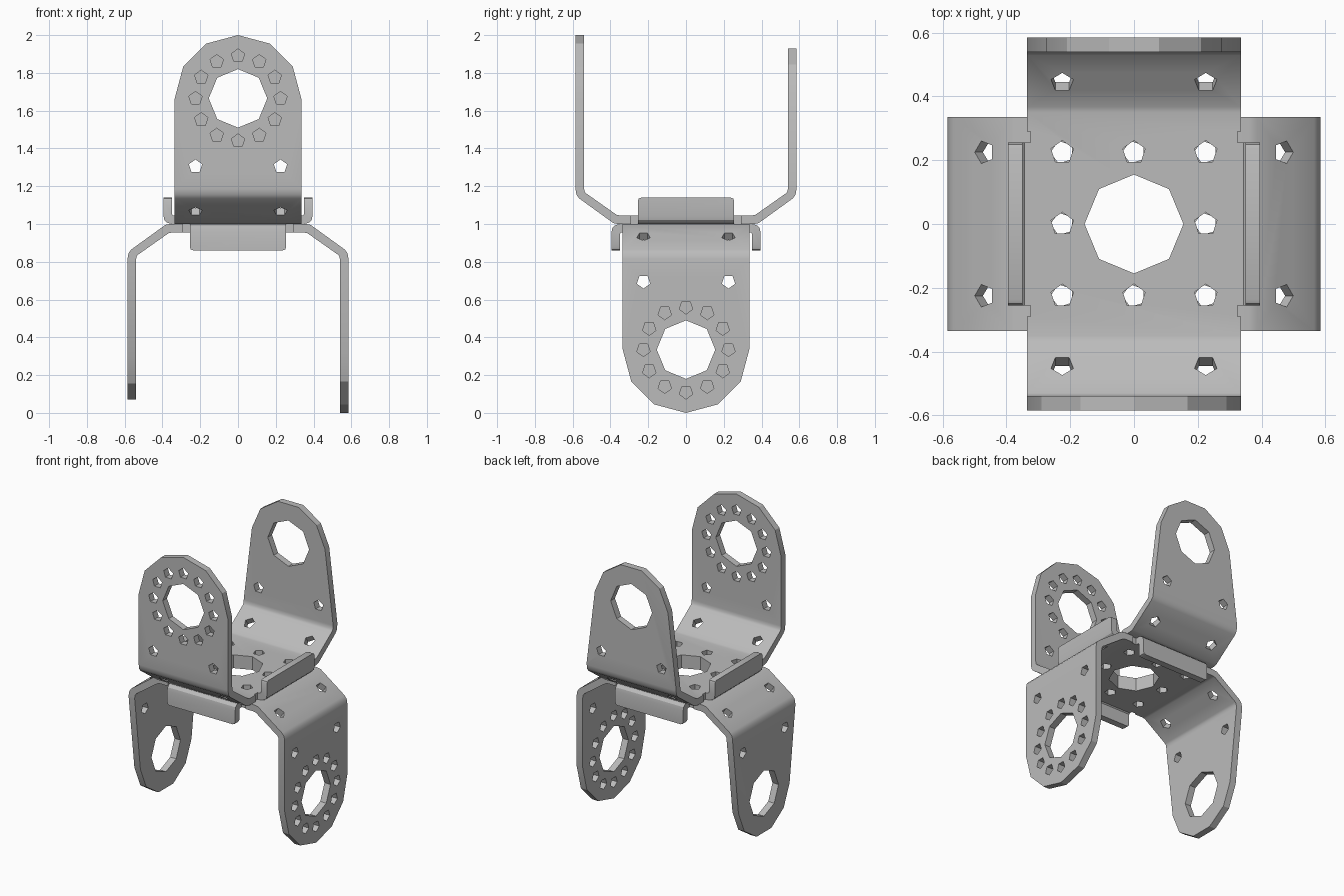
import bpy, bmesh
from math import sin, cos, pi, radians, atan2
from mathutils import Matrix, Vector

if "Cube" in bpy.data.objects:
    bpy.data.objects.remove(bpy.data.objects["Cube"])

STEEL = bpy.data.materials.new("brushed grey metal")
STEEL.use_nodes = True
GREY = (0.5, 0.5, 0.5, 1)
STEEL.diffuse_color = GREY
STEEL.node_tree.nodes["Principled BSDF"].inputs["Base Color"].default_value = GREY

HALF, T, EYE = 0.335, 0.045, 1.665   # half width, sheet thickness, ear hole height
SCREW, GAP = 0.037, 0.225            # screw hole radius and spacing


def frame(u, v, origin=(0, 0, 0)):
    """Matrix whose local x and y follow u and v."""
    u, v = Vector(u).normalized(), Vector(v).normalized()
    m = Matrix((u, v, u.cross(v))).transposed().to_4x4()
    m.translation = origin
    return m


def prism(bm, pts, lo, hi, m):
    """Extrude a flat outline from lo to hi along the frame's third axis."""
    rings = [[bm.verts.new(m @ Vector((a, b, h))) for a, b in pts] for h in (lo, hi)]
    bm.faces.new(rings[0][::-1])
    bm.faces.new(rings[1])
    n = len(pts)
    for i in range(n):
        j = (i + 1) % n
        bm.faces.new((rings[0][i], rings[0][j], rings[1][j], rings[1][i]))


def ngon(n, r, cx=0, cy=0):
    return [(cx + r * sin(2 * pi * i / n), cy + r * cos(2 * pi * i / n)) for i in range(n)]


def make(name, bm):
    bmesh.ops.recalc_face_normals(bm, faces=bm.faces)
    mesh = bpy.data.meshes.new(name)
    bm.to_mesh(mesh)
    bm.free()
    mesh.materials.append(STEEL)
    ob = bpy.data.objects.new(name, mesh)
    bpy.context.collection.objects.link(ob)
    return ob


def cut(ob, bm):
    """Subtract the solids in bm from ob and bake the result."""
    tool = make("cutter", bm)
    tool.hide_render = True
    mod = ob.modifiers.new("cut", 'BOOLEAN')
    mod.operation, mod.solver, mod.object = 'DIFFERENCE', 'EXACT', tool
    dg = bpy.context.evaluated_depsgraph_get()
    mesh = bpy.data.meshes.new_from_object(ob.evaluated_get(dg))
    ob.modifiers.clear()
    ob.data = mesh
    bpy.data.objects.remove(tool)


XZ = frame((1, 0, 0), (0, 0, 1))     # extrudes along -y
YZ = frame((0, 1, 0), (0, 0, 1))     # extrudes along x
XY = frame((1, 0, 0), (0, 1, 0))     # extrudes along z

# Bent sheet: one half of the profile, mirrored
outer = [(.36, 1), (.385, 1.005), (.565, 1.135), (.58, 1.155), (.585, 1.185), (.585, 2)]
inner = [(.54, 2), (.54, 1.195), (.538, 1.175), (.53, 1.163), (.368, 1.049), (.35, 1 + T)]
half = outer + inner
bm = bmesh.new()
prism(bm, half + [(-y, z) for y, z in half[::-1]], -HALF, HALF, YZ)
upper = make("upper_bracket", bm)


# Ear outlines: trim around a rounded end
def trim(start, first, r, steps, near, far):
    span = (pi - 2 * first) / steps
    arc = [(r * cos(first + i * span), EYE + r * sin(first + i * span))
           for i in range(steps + 1)]
    bm = bmesh.new()
    left, right = [(-HALF, start)], [(HALF, start)]
    if first == 0:
        left, right = [], []
    shape = right + arc + left
    shape += [(-.5, start), (-.5, 2.3), (.5, 2.3), (.5, start)]
    prism(bm, shape, near, far, XZ)
    cut(upper, bm)


trim(EYE, 0, HALF, 6, .45, .8)                   # wide front ear
trim(1.2, radians(7), .276, 5, -.8, -.45)        # tapered back ear

# Large and small holes, and reliefs beside the side tabs
bm = bmesh.new()
prism(bm, ngon(8, .155), .9, 1.1, XY)
for i in (-1, 0, 1):
    for j in (-1, 0, 1):
        if i or j:
            prism(bm, ngon(5, SCREW, i * GAP, j * GAP), .9, 1.1, XY)
for side in (-1, 1):
    prism(bm, ngon(8, .155, 0, EYE), -side * .5, -side * .7, XZ)
    for s in (-1, 1):
        prism(bm, ngon(5, SCREW, s * GAP, 1.305), -side * .5, -side * .7, XZ)
        slope = frame((1, 0, 0), (0, side * .81, .585), (s * GAP, side * .458, 1.082))
        prism(bm, ngon(5, SCREW), -.06, .06, slope)
    x0, x1 = side * .325, side * .4
    prism(bm, [(x0, -.29), (x1, -.29), (x1, .29), (x0, .29)], .9, 1.1, XY)
for x, z in ngon(12, GAP, 0, EYE):
    prism(bm, ngon(5, SCREW, x, z), .5, .7, XZ)
cut(upper, bm)

# Turned-up side tabs
tab = [(.325, 1), (.35, 1), (.375, 1.007), (.39, 1.022), (.395, 1.045), (.395, 1.14),
       (.35, 1.14), (.35, 1.052), (.343, 1 + T), (.325, 1 + T)]
tabs = []
for side, name in ((1, "left"), (-1, "right")):
    bm = bmesh.new()
    prism(bm, [(side * x, z) for x, z in tab], -.255, .255, XZ)
    tips = [e for e in bm.edges if all(v.co.z > 1.13 for v in e.verts)
            and abs(e.verts[0].co.y - e.verts[1].co.y) < .01]
    bmesh.ops.bevel(bm, geom=tips, offset=.018, segments=2, profile=.5, affect='EDGES')
    tabs.append(make("upper_tab_" + name, bm))

# Lower bracket: the same part turned over and a quarter turn round
parts = [upper] + tabs
flip = Matrix(((0, -1, 0, 0), (-1, 0, 0, 0), (0, 0, -1, 2), (0, 0, 0, 1)))
for ob in parts[:]:
    twin = ob.copy()
    twin.data = ob.data.copy()
    twin.data.transform(flip)
    twin.name = ob.name.replace("upper", "lower").replace("left", "front").replace("right", "back")
    if "tab_front" in twin.name or "tab_back" in twin.name:
        twin.name = "lower_tab_front" if "left" in ob.name else "lower_tab_back"
    bpy.context.collection.objects.link(twin)
    parts.append(twin)

bpy.ops.object.select_all(action='DESELECT')
for ob in parts:
    ob.select_set(True)
bpy.context.view_layer.objects.active = upper
bpy.ops.object.shade_smooth_by_angle(angle=radians(28.5))
